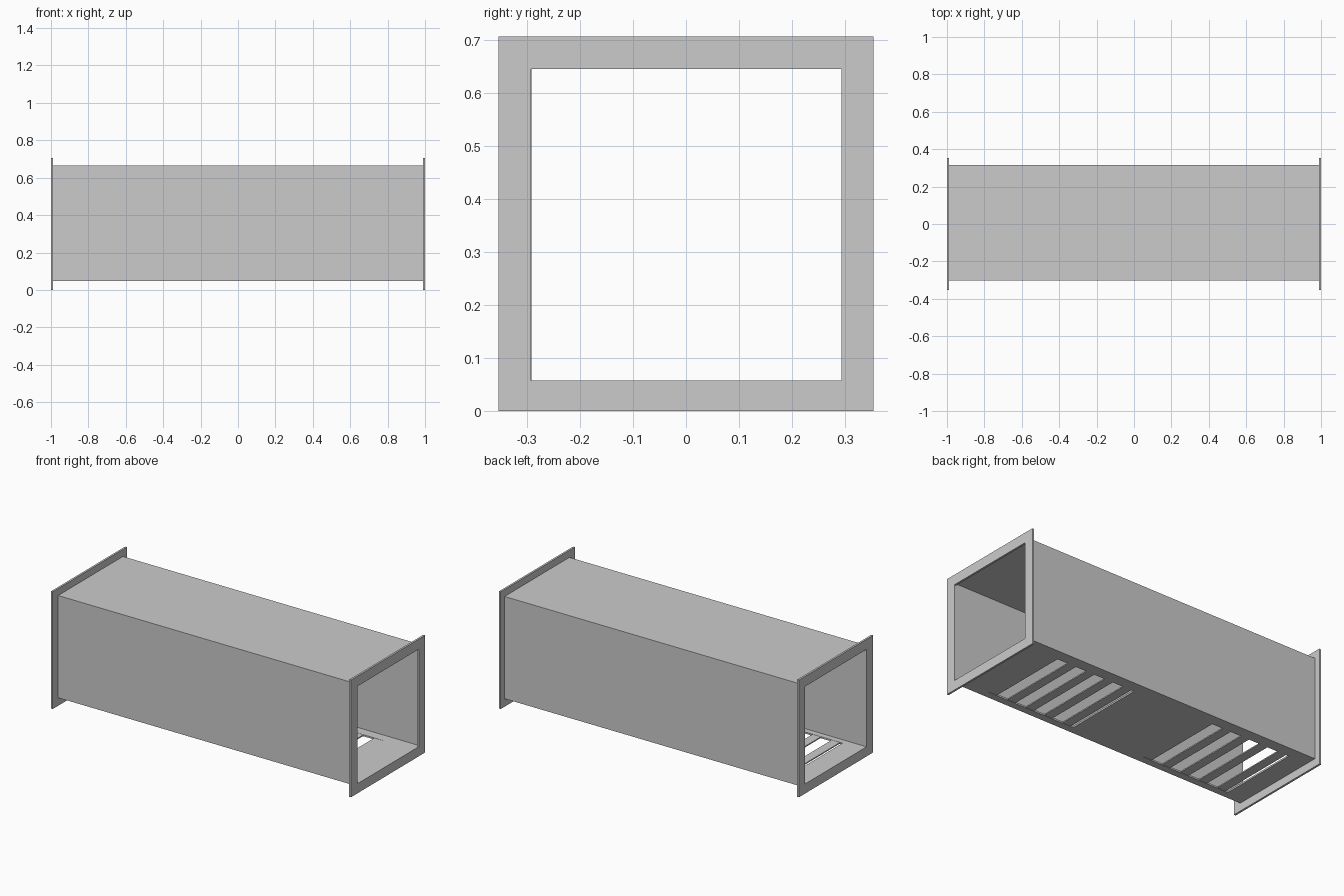
import bpy

if "Cube" in bpy.data.objects:
    bpy.data.objects.remove(bpy.data.objects["Cube"])


def box(name, x, y, z):
    """Box from (min, max) ranges, with its corners in world space."""
    v = [(a, b, c) for a in x for b in y for c in z]
    f = [(0, 1, 3, 2), (4, 6, 7, 5), (0, 4, 5, 1), (2, 3, 7, 6), (0, 2, 6, 4), (1, 5, 7, 3)]
    me = bpy.data.meshes.new(name)
    me.from_pydata(v, [], f)
    ob = bpy.data.objects.new(name, me)
    bpy.context.collection.objects.link(ob)
    return ob


def cut(ob, cutter):
    m = ob.modifiers.new("cut", 'BOOLEAN')
    m.operation = 'DIFFERENCE'
    m.solver = 'EXACT'
    m.object = cutter
    cutter.hide_render = True
    cutter.hide_viewport = True
    cutter.display_type = 'WIRE'


T = 0.012       # flange thickness
WALL = 0.01     # sheet thickness
BY, BZ = (-0.301, 0.316), (0.048, 0.664)
VENT_Y = (-0.256, 0.247)
VENT_LEN = 0.583

# Square duct body, open at both ends
body = box("duct_body", (-1 + T, 1 - T), BY, BZ)
cut(body, box("bore_cutter", (-1.1, 1.1),
              (BY[0] + WALL, BY[1] - WALL), (BZ[0] + WALL, BZ[1] - WALL)))

# End flanges with a square opening
opening = box("flange_cutter", (-1.2, 1.2), (-0.292, 0.293), (0.058, 0.645))
for side, x in (("left", (-1, -1 + T)), ("right", (1 - T, 1))):
    cut(box("flange_" + side, x, (-0.353, 0.353), (0, 0.706)), opening)

# Two grilles in the floor: rectangular hole crossed by flat slats
for label, x_end in (("right", 0.79), ("left", -0.282)):
    cut(body, box("vent_cutter_" + label, (x_end - VENT_LEN, x_end), VENT_Y, (0, 0.1)))
    for i in range(5):
        x1 = x_end - i * 0.1275
        box(f"vent_slat_{label}_{i + 1}", (x1 - 0.055, x1), VENT_Y,
            (BZ[0] + 0.002, BZ[0] + WALL - 0.001))
